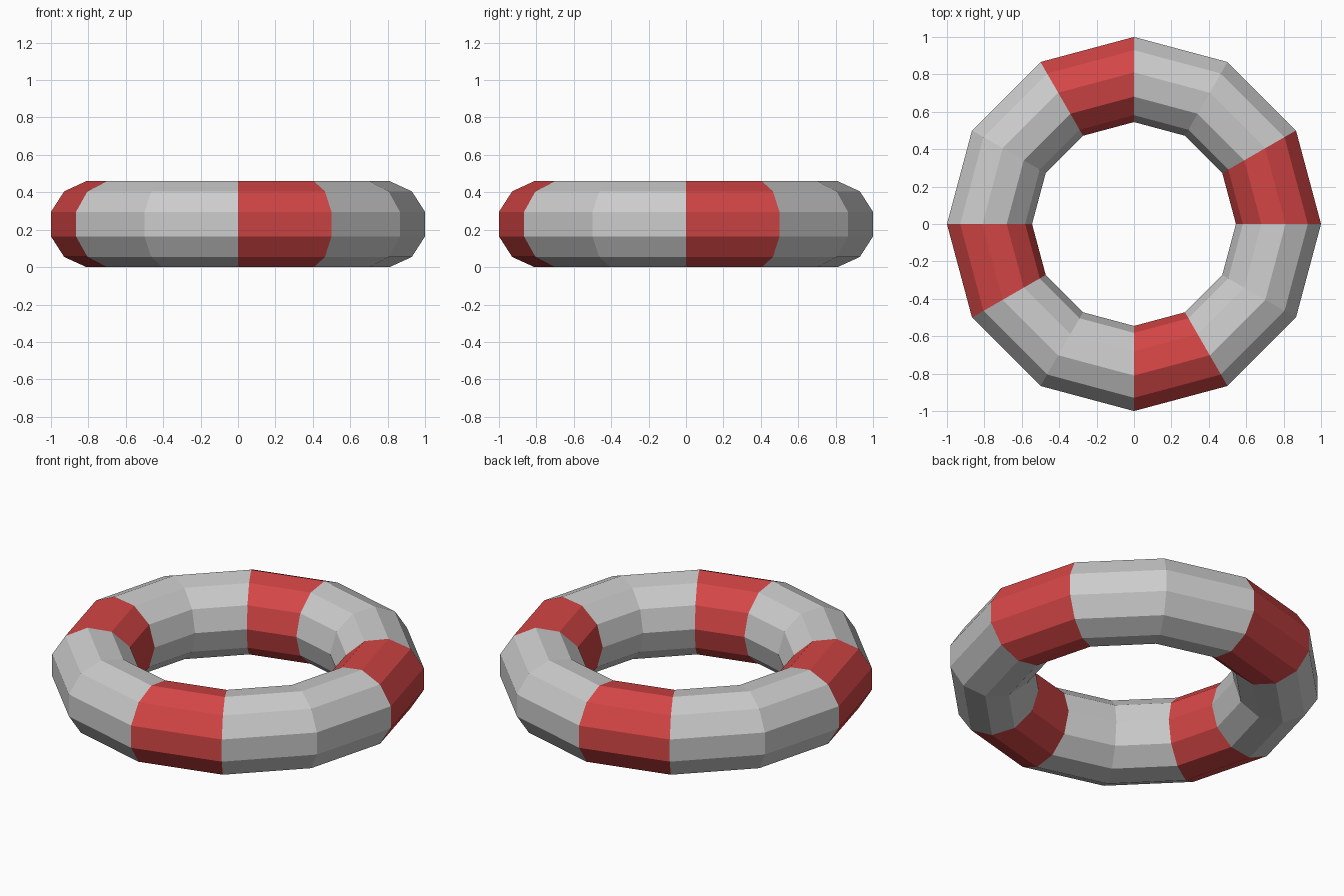
import bpy, bmesh
from math import sin, cos, pi

if "Cube" in bpy.data.objects:
    bpy.data.objects.remove(bpy.data.objects["Cube"])

SEGS, SIDES = 12, 11          # segments round the ring, sides of the tube
TUBE = 0.2322                 # tube radius
MID = 0.545 + TUBE            # inner tip of the section lies at 0.545
HEIGHT = TUBE * sin(2.5 * 2 * pi / SIDES)

# tube section: flat side outward, vertex pointing at the hole
angles = [(j + 0.5) * 2 * pi / SIDES for j in range(SIDES)]
section = [(MID + TUBE * cos(a), TUBE * sin(a)) for a in angles]
lift = -min(z for r, z in section)

# lifebuoy ring
bm = bmesh.new()
rings = []
for i in range(SEGS):
    t = 2 * pi * i / SEGS
    rings.append([bm.verts.new((r * cos(t), r * sin(t), z + lift)) for r, z in section])

for i in range(SEGS):
    a, b = rings[i], rings[(i + 1) % SEGS]
    for j in range(SIDES):
        k = (j + 1) % SIDES
        face = bm.faces.new((a[j], b[j], b[k], a[k]))
        face.material_index = 1 if i % 3 == 0 else 0   # every third segment is red
bmesh.ops.recalc_face_normals(bm, faces=bm.faces)

mesh = bpy.data.meshes.new("ring_buoy")
bm.to_mesh(mesh)
bm.free()

# red bands on a plain grey ring
grey = bpy.data.materials.new("plain_grey")
red = bpy.data.materials.new("red_band")
red.diffuse_color = (0.66, 0.06, 0.06, 1)
red.use_nodes = True
red.node_tree.nodes["Principled BSDF"].inputs["Base Color"].default_value = red.diffuse_color
mesh.materials.append(grey)
mesh.materials.append(red)

ring = bpy.data.objects.new("ring_buoy", mesh)
bpy.context.collection.objects.link(ring)
